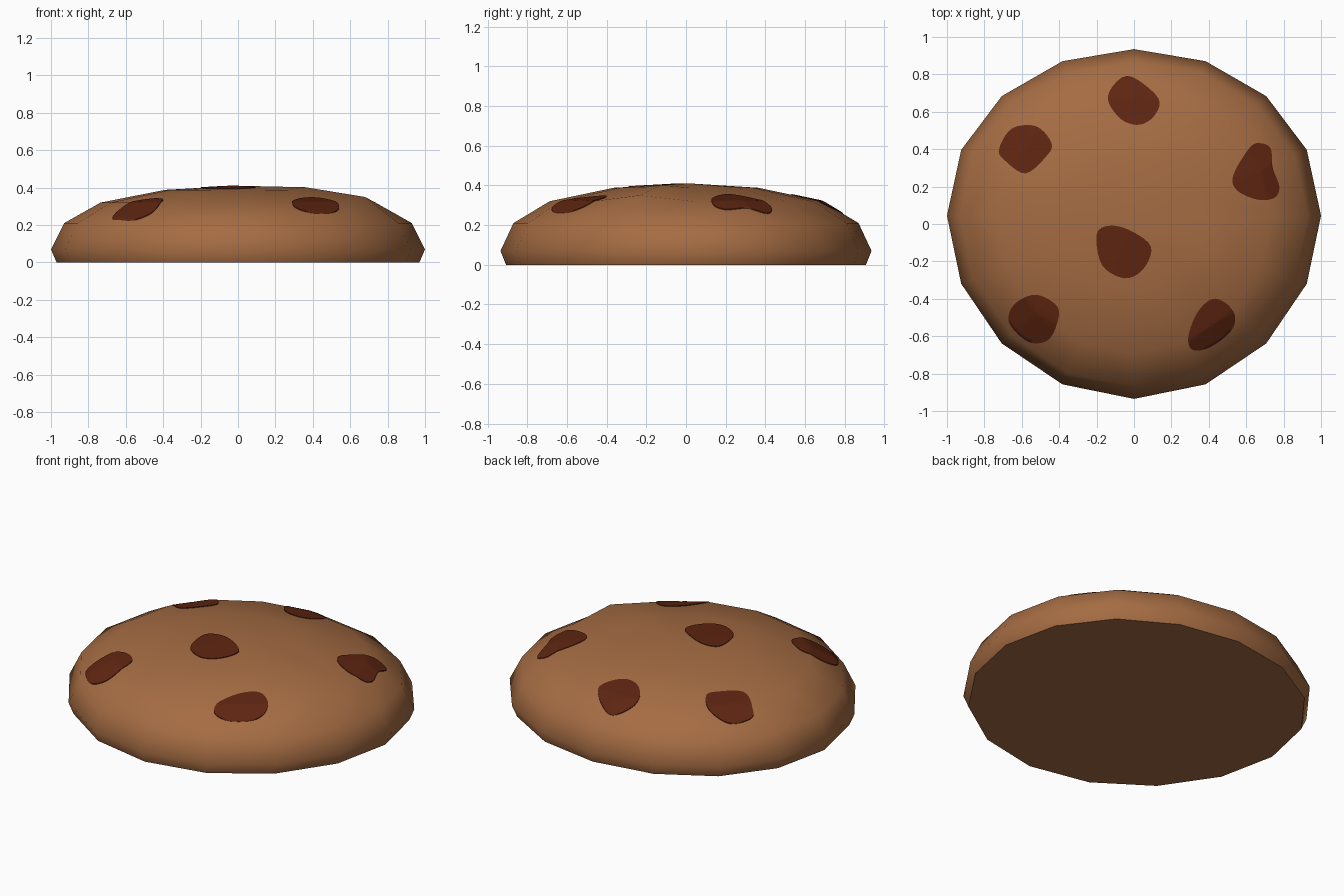
import bpy, bmesh, math
from mathutils import Vector
from mathutils.bvhtree import BVHTree

if "Cube" in bpy.data.objects:
    bpy.data.objects.remove(bpy.data.objects["Cube"])


def material(name, rgb):
    m = bpy.data.materials.new(name)
    m.diffuse_color = (*rgb, 1)
    m.use_nodes = True
    m.node_tree.nodes["Principled BSDF"].inputs["Base Color"].default_value = m.diffuse_color
    return m


DOUGH = material("baked_brown", (0.376, 0.150, 0.056))
CHOC = material("dark_chocolate", (0.112, 0.0185, 0.0056))


def make_object(name, bm, mat):
    bmesh.ops.recalc_face_normals(bm, faces=bm.faces)
    me = bpy.data.meshes.new(name)
    bm.to_mesh(me)
    ob = bpy.data.objects.new(name, me)
    bpy.context.collection.objects.link(ob)
    me.materials.append(mat)
    bpy.ops.object.select_all(action='DESELECT')
    ob.select_set(True)
    bpy.context.view_layer.objects.active = ob
    bpy.ops.object.shade_smooth_by_angle(angle=math.radians(60))
    return ob


# Biscuit: 16-sided dome with a flat base, slightly oval
N = 16
PROFILE = [(0.97, 0), (1.0, 0.07), (0.93, 0.21), (0.735, 0.32), (0.39, 0.388)]
bm = bmesh.new()
rings = []
for r, z in PROFILE:
    ring = []
    for i in range(N):
        a = math.tau * i / N
        y = r * (0.935 * math.sin(a) + 0.045 * math.cos(a) ** 2)
        ring.append(bm.verts.new((r * math.cos(a), y, z)))
    rings.append(ring)
for lo, hi in zip(rings, rings[1:]):
    for i in range(N):
        j = (i + 1) % N
        bm.faces.new((lo[i], lo[j], hi[j], hi[i]))
bm.faces.new(rings[0][::-1])
apex = bm.verts.new((0, 0.02, 0.41))
for i in range(N):
    bm.faces.new((rings[-1][i], rings[-1][(i + 1) % N], apex))
# small lump on the right of the top
rings[3][N - 1].co.z = 0.35
rings[4][N - 1].co.z = 0.402
bmesh.ops.triangulate(bm, faces=[f for f in bm.faces if len(f.verts) == 4])
bmesh.ops.recalc_face_normals(bm, faces=bm.faces)
surface = BVHTree.FromBMesh(bm)
make_object("biscuit", bm, DOUGH)


def smooth_loop(pts, steps=5):
    """Closed Catmull-Rom curve through the outline points."""
    p = [Vector(q) for q in pts]
    n, out = len(p), []
    for i in range(n):
        a, b, c, d = (p[(i + k) % n] for k in (-1, 0, 1, 2))
        for s in range(steps):
            t = s / steps
            out.append(0.5 * (2 * b + (c - a) * t + (2 * a - 5 * b + 4 * c - d) * t ** 2
                              + (3 * b - a - 3 * c + d) * t ** 3))
    return out


def chip(name, pts, rows=6):
    """Thin patch draped over the dome."""
    loop = smooth_loop(pts)
    mid = sum(loop, Vector((0, 0))) / len(loop)

    def drape(b, q):
        hit, nrm, _, _ = surface.ray_cast(Vector((q.x, q.y, 2)), Vector((0, 0, -1)))
        return b.verts.new(hit + nrm * 0.004)

    b = bmesh.new()
    centre = drape(b, mid)
    prev, n = None, len(loop)
    for k in range(1, rows + 1):
        ring = [drape(b, mid.lerp(q, k / rows)) for q in loop]
        for i in range(n):
            j = (i + 1) % n
            if prev:
                b.faces.new((prev[i], ring[i], ring[j], prev[j]))
            else:
                b.faces.new((centre, ring[i], ring[j]))
        prev = ring
    if sum(f.calc_area() * (f.normal_update() or f.normal.z) for f in b.faces) < 0:
        bmesh.ops.reverse_faces(b, faces=b.faces)
    # skirt down into the dough closes the gap
    low = [b.verts.new(v.co - Vector((0, 0, 0.008))) for v in prev]
    for i in range(n):
        j = (i + 1) % n
        b.faces.new((prev[i], low[i], low[j], prev[j]))
    make_object(name, b, CHOC)


# Chocolate chips
chip("chip_back", [(-.08, .77), (0, .78), (.13, .67), (.11, .58), (.03, .53),
                   (-.07, .56), (-.14, .67)])
chip("chip_back_left", [(-.65, .51), (-.52, .52), (-.44, .43), (-.47, .36),
                        (-.58, .27), (-.69, .34), (-.72, .40)])
chip("chip_right", [(.62, .41), (.68, .43), (.73, .40), (.74, .30), (.775, .20),
                    (.75, .14), (.66, .13), (.55, .18), (.53, .26)])
chip("chip_middle", [(-.20, -.06), (-.14, -.01), (-.03, -.03), (.09, -.12),
                     (.05, -.24), (-.05, -.29), (-.17, -.22)])
chip("chip_front_left", [(-.60, -.40), (-.51, -.38), (-.41, -.44), (-.41, -.53),
                         (-.46, -.62), (-.56, -.63), (-.66, -.54), (-.66, -.46)])
chip("chip_front_right", [(.34, -.47), (.42, -.40), (.50, -.43), (.54, -.50),
                          (.51, -.58), (.40, -.66), (.31, -.67), (.29, -.60)])
